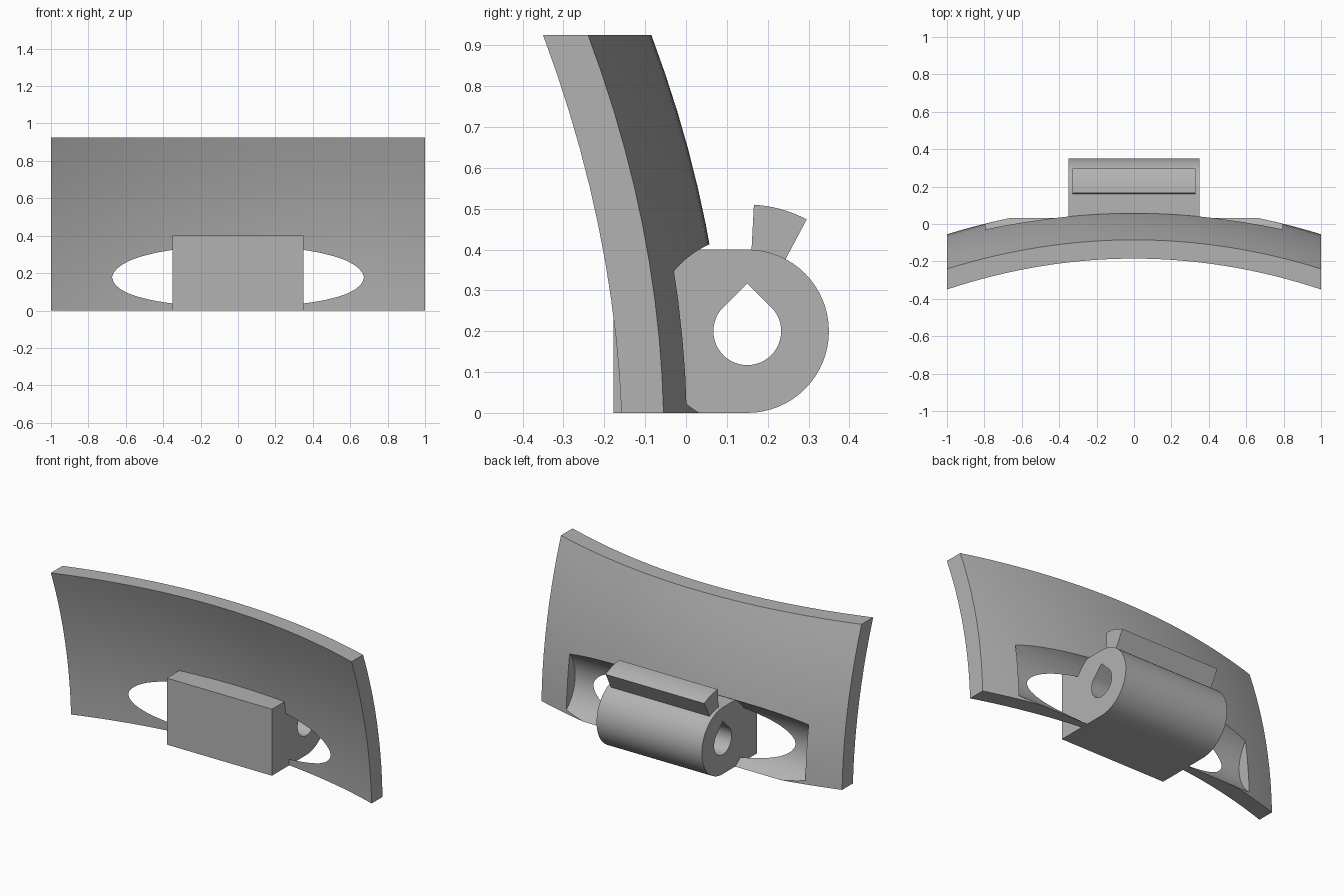
import bpy, bmesh
from math import cos, sin, radians, pi

cube = bpy.data.objects.get("Cube")
if cube:
    bpy.data.objects.remove(cube, do_unlink=True)

GREY = (0.45, 0.45, 0.45, 1.0)
mat = bpy.data.materials.new("plain grey")
mat.use_nodes = True
mat.diffuse_color = GREY
mat.node_tree.nodes["Principled BSDF"].inputs["Base Color"].default_value = GREY

HEIGHT = 0.925
AXIS_Y, AXIS_Z = 0.15, 0.2      # hinge axis, running along x
BARREL_R = 0.2


def arc(radius, start, end, steps):
    """Points (y, z) on an arc about the hinge axis, angles in degrees."""
    angles = [radians(start + (end - start) * i / steps) for i in range(steps + 1)]
    return [(AXIS_Y + radius * cos(a), AXIS_Z + radius * sin(a)) for a in angles]


def make_object(name, bm):
    bmesh.ops.recalc_face_normals(bm, faces=bm.faces)
    mesh = bpy.data.meshes.new(name)
    bm.to_mesh(mesh)
    bm.free()
    mesh.materials.append(mat)
    obj = bpy.data.objects.new(name, mesh)
    bpy.context.collection.objects.link(obj)
    return obj


def prism(name, outline, half_width):
    """Extrude a (y, z) outline symmetrically along x."""
    bm = bmesh.new()
    face = bm.faces.new([bm.verts.new((-half_width, y, z)) for y, z in outline])
    out = bmesh.ops.extrude_face_region(bm, geom=[face])
    moved = [g for g in out["geom"] if isinstance(g, bmesh.types.BMVert)]
    bmesh.ops.translate(bm, verts=moved, vec=(2 * half_width, 0, 0))
    return make_object(name, bm)


def activate(obj):
    bpy.ops.object.select_all(action="DESELECT")
    obj.select_set(True)
    bpy.context.view_layer.objects.active = obj


def cut(obj, cutter):
    cutter.hide_render = True
    mod = obj.modifiers.new("cut", "BOOLEAN")
    mod.operation = "DIFFERENCE"
    mod.solver = "EXACT"
    mod.object = cutter
    activate(obj)
    bpy.ops.object.modifier_apply(modifier=mod.name)
    bpy.data.objects.remove(cutter, do_unlink=True)


def smooth(obj):
    activate(obj)
    bpy.ops.object.shade_smooth_by_angle(angle=radians(25))


# Doubly curved panel, bowed in both directions
def front_y(x, z):
    return 0.007 - 0.165 * x * x - 0.041 * z - 0.18 * z * z


def back_y(x, z):
    return 0.1 - 0.155 * x * x - 0.024 * z - 0.19 * z * z


NX, NZ = 32, 10
bm = bmesh.new()
sheets = []
for surface in (front_y, back_y):
    grid = []
    for i in range(NX + 1):
        x = 2 * i / NX - 1
        heights = [HEIGHT * j / NZ for j in range(NZ + 1)]
        grid.append([bm.verts.new((x, surface(x, z), z)) for z in heights])
    for i in range(NX):
        for j in range(NZ):
            bm.faces.new((grid[i][j], grid[i + 1][j], grid[i + 1][j + 1], grid[i][j + 1]))
    sheets.append(grid)
f, b = sheets
for i in range(NX):
    for j in (0, NZ):
        bm.faces.new((f[i][j], f[i + 1][j], b[i + 1][j], b[i][j]))
for j in range(NZ):
    for i in (0, NX):
        bm.faces.new((f[i][j], f[i][j + 1], b[i][j + 1], b[i][j]))
bmesh.ops.triangulate(bm, faces=bm.faces)
panel = make_object("curved_panel", bm)

# Round clearance pocket, which breaks through the panel on both sides
cut(panel, prism("pocket_cutter", arc(0.232, 0, 360 - 360 / 64, 63), 0.795))
smooth(panel)

# Hinge block with a rounded barrel and a teardrop bore
FRONT = -0.177
block_outline = arc(BARREL_R, -90, 90, 32) + [(FRONT, 2 * BARREL_R), (FRONT, 0)]
block = prism("hinge_block", block_outline, 0.35)
BORE_R = 0.083
bore = arc(BORE_R, 135, 405, 36) + [(AXIS_Y, AXIS_Z + BORE_R * 2 ** 0.5)]
cut(block, prism("bore_cutter", bore, 0.5))
smooth(block)

# Stop fin on top of the barrel
fin_outline = arc(0.31, 62, 87, 8) + arc(0.195, 87, 62, 8)
fin = prism("stop_fin", fin_outline, 0.328)
smooth(fin)
